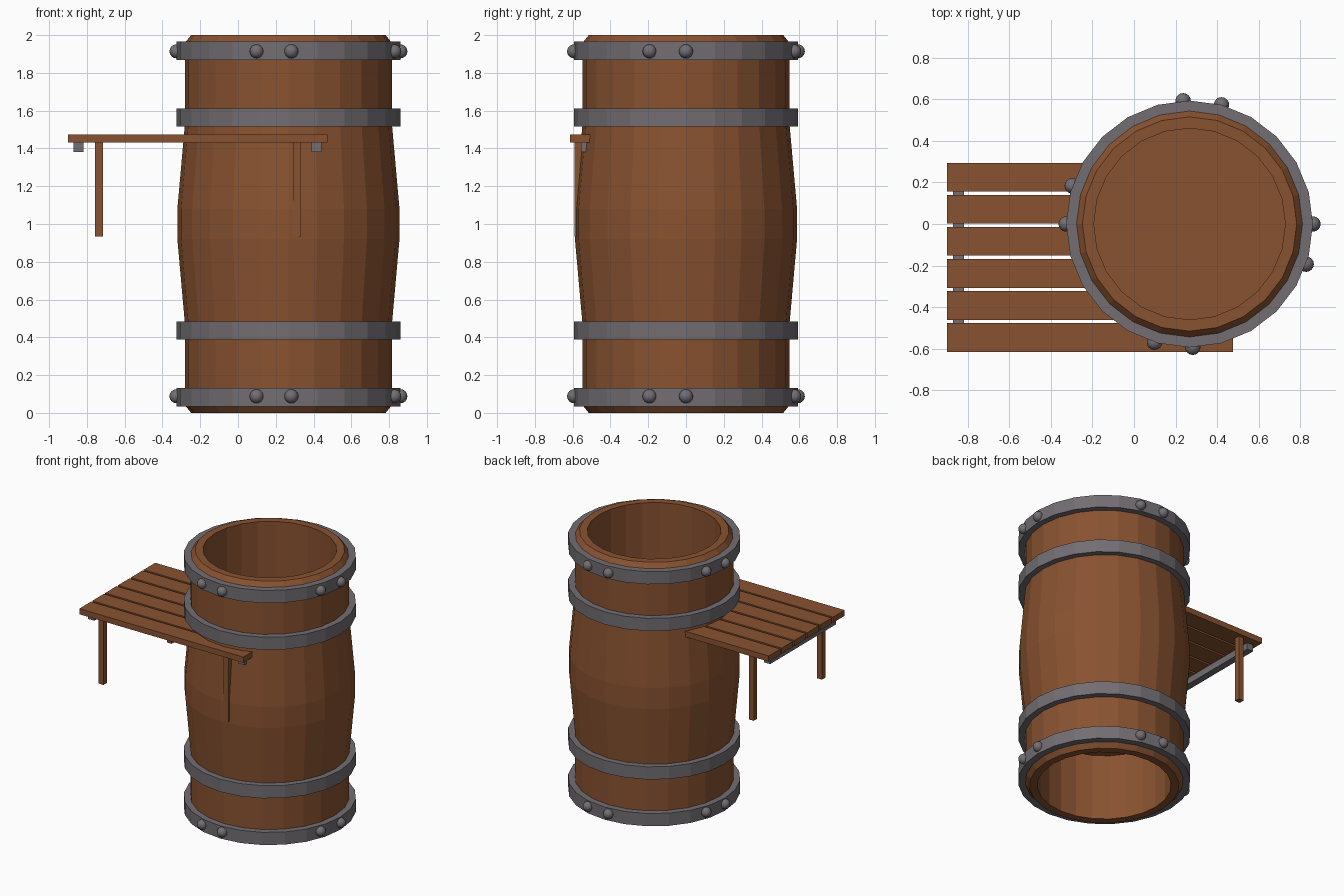
import bpy, bmesh
from math import sin, cos, radians, tau
from mathutils import Matrix, Vector

if "Cube" in bpy.data.objects:
    bpy.data.objects.remove(bpy.data.objects["Cube"])

CX, SIDES = 0.267, 24


def material(name, rgb):
    m = bpy.data.materials.new(name)
    m.diffuse_color = (*rgb, 1)
    m.use_nodes = True
    m.node_tree.nodes["Principled BSDF"].inputs["Base Color"].default_value = m.diffuse_color
    return m


WOOD = material("wood", (0.25, 0.085, 0.03))
IRON = material("iron", (0.17, 0.155, 0.17))


def finish(name, bm, mat):
    bmesh.ops.recalc_face_normals(bm, faces=bm.faces)
    me = bpy.data.meshes.new(name)
    bm.to_mesh(me)
    bm.free()
    me.materials.append(mat)
    ob = bpy.data.objects.new(name, me)
    bpy.context.collection.objects.link(ob)
    return ob


def revolve(name, profile, mat, closed=False):
    """Spin an (r, z) profile around the barrel axis."""
    bm = bmesh.new()
    vs = [bm.verts.new((CX + r, 0, z)) for r, z in profile]
    pairs = list(zip(vs, vs[1:])) + ([(vs[-1], vs[0])] if closed else [])
    edges = [bm.edges.new(p) for p in pairs]
    bmesh.ops.spin(bm, geom=vs + edges, cent=(CX, 0, 0), axis=(0, 0, 1),
                   angle=tau, steps=SIDES, use_duplicate=False)
    bmesh.ops.remove_doubles(bm, verts=bm.verts, dist=1e-4)
    return finish(name, bm, mat)


def box(name, x, y, z, mat):
    bm = bmesh.new()
    bmesh.ops.create_cube(bm, size=1)
    lo, hi = Vector((x[0], y[0], z[0])), Vector((x[1], y[1], z[1]))
    bm.transform(Matrix.Translation((lo + hi) / 2) @ Matrix.Diagonal((*(hi - lo), 1)))
    return finish(name, bm, mat)


# Barrel: lower half profile with a deep recess, mirrored for the upper half
half = [(0, 0.5), (0.46, 0.5), (0.46, 0), (0.515, 0), (0.547, 0.04),
        (0.547, 0.46), (0.588, 0.92)]
revolve("barrel_body", half + [(r, 2 - z) for r, z in reversed(half)], WOOD)

# Iron hoops
for i, z in enumerate((0.035, 0.389, 1.515, 1.869)):
    revolve(f"hoop_{i + 1}", [(0.535, z), (0.593, z), (0.593, z + 0.096), (0.535, z + 0.096)],
            IRON, closed=True)

# Rivets in four pairs on the two outer hoops
for level, z in (("lower", 0.088), ("upper", 1.914)):
    for i, a in enumerate((0, -19, 75, 93, 162, 180, 253.5, 271.5)):
        bm = bmesh.new()
        bmesh.ops.create_uvsphere(bm, u_segments=16, v_segments=8, radius=0.037)
        a = radians(a)
        bm.transform(Matrix.Translation((CX + 0.593 * cos(a), 0.593 * sin(a), z)))
        for f in bm.faces:
            f.smooth = True
        finish(f"{level}_rivet_{i + 1}", bm, IRON)

# Table planks
for i in range(6):
    y = -0.615 + i * 0.1542
    box(f"table_plank_{i + 1}", (-0.9, 0.475), (y, y + 0.138), (1.432, 1.475), WOOD)

# Cross rails under the planks
for side, x in (("left", -0.87), ("right", 0.39)):
    box(f"{side}_rail", (x, x + 0.052), (-0.555, 0.235), (1.382, 1.432), IRON)

# Table legs
for side, x in (("left", -0.757), ("right", 0.292)):
    for end, y in (("front", -0.589), ("back", 0.228)):
        box(f"{end}_{side}_leg", (x, x + 0.041), (y, y + 0.041), (0.935, 1.432), WOOD)
